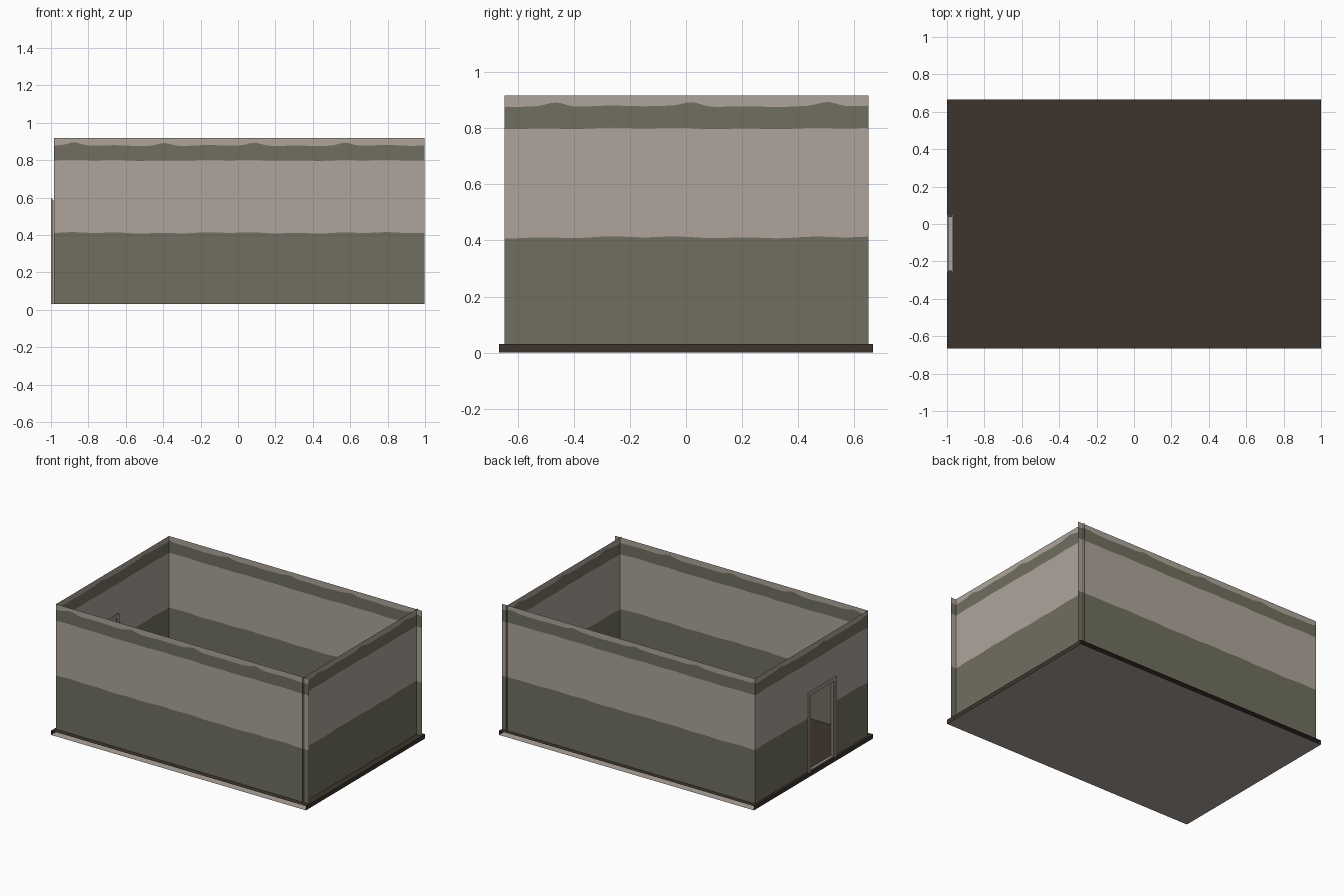
import bpy, math

if "Cube" in bpy.data.objects:
    bpy.data.objects.remove(bpy.data.objects["Cube"])


def material(name, hex_code):
    def lin(c):
        c /= 255
        return c / 12.92 if c <= 0.04045 else ((c + 0.055) / 1.055) ** 2.4
    m = bpy.data.materials.new(name)
    m.diffuse_color = [lin(int(hex_code[i:i + 2], 16)) for i in (0, 2, 4)] + [1]
    m.use_nodes = True
    m.node_tree.nodes["Principled BSDF"].inputs["Base Color"].default_value = m.diffuse_color
    return m


plaster = material("pale plaster", "aea49b")
olive = material("olive paint", "716f60")
brown = material("dark brown floor", "3d352d")

FLOOR, TOP = 0.03, 0.917
DOOR = (-0.262, 0.05, 0.595)  # y range and top of the doorway


def make(name, verts, faces, mats, ids):
    me = bpy.data.meshes.new(name)
    me.from_pydata(verts, [], faces)
    for m in mats:
        me.materials.append(m)
    for p, i in zip(me.polygons, ids):
        p.material_index = i
    ob = bpy.data.objects.new(name, me)
    bpy.context.collection.objects.link(ob)
    return ob


def wall(name, start, end, point, phase, door=None):
    """Thin sheet wall with painted bands whose edges waver along its length."""
    n = 64
    cols = [start + (end - start) * i / n for i in range(n + 1)]
    if door:
        cols = sorted(cols + [door[0], door[1]])
    verts, faces, ids = [], [], []
    for a, b in zip(cols, cols[1:]):
        in_door = door and door[0] - 1e-6 < (a + b) / 2 < door[1] + 1e-6
        low = door[2] if in_door else FLOOR

        def levels(t):
            w = math.sin(9 * t + phase) * math.sin(17 * t + 2 * phase)
            peak = max(0, math.sin(13 * t + phase)) ** 6
            zs = (FLOOR, 0.411 + 0.004 * w, 0.799 + 0.003 * w,
                  0.878 + 0.003 * w + 0.014 * peak, TOP)
            return [max(z, low) for z in zs]
        za, zb = levels(a), levels(b)
        for k in range(4):
            if za[k + 1] - za[k] < 1e-5:
                continue
            i = len(verts)
            verts += [point(a, za[k]), point(b, zb[k]),
                      point(b, zb[k + 1]), point(a, za[k + 1])]
            faces.append((i, i + 1, i + 2, i + 3))
            ids.append(1 - k % 2)
    make(name, verts, faces, [plaster, olive], ids)


def box(name, lo, hi, mat):
    v = [(x, y, z) for x in (lo[0], hi[0]) for y in (lo[1], hi[1]) for z in (lo[2], hi[2])]
    f = [(0, 1, 3, 2), (4, 6, 7, 5), (0, 4, 5, 1), (2, 3, 7, 6), (0, 2, 6, 4), (1, 5, 7, 3)]
    make(name, v, f, [mat], [0] * 6)


# floor slab: open along the front and back edges, pale underside
D = 2 / 3
v = [(x, y, z) for x in (-1, 1) for y in (-D, D) for z in (0, FLOOR)]
make("floor_slab", v, [(0, 2, 6, 4), (1, 5, 7, 3), (0, 1, 3, 2), (4, 6, 7, 5)],
     [brown, plaster], [1, 0, 0, 0])

# walls; at the right-hand corners the sheets cross and run past each other
FRONT, BACK, LEFT, RIGHT = -0.63, 0.634, -0.985, 0.957
wall("front_wall", LEFT, 0.997, lambda t, z: (t, FRONT, z), 0.4)
wall("back_wall", 0.997, LEFT, lambda t, z: (t, BACK, z), 2.1)
wall("right_wall", -0.647, 0.651, lambda t, z: (RIGHT, t, z), 1.3)
wall("left_wall", FRONT, BACK, lambda t, z: (LEFT, t, z), 3.2,
     (DOOR[0] + 0.01, DOOR[1] - 0.01, DOOR[2] - 0.01))


# door frame: trim on both sides of the wall with a recessed lining between
def frame(prefix, x0, x1, inset, width):
    y0, y1, z1 = DOOR[0] + inset, DOOR[1] - inset, DOOR[2] - inset
    box(prefix + "_near_jamb", (x0, y0, FLOOR), (x1, y0 + width, z1), plaster)
    box(prefix + "_far_jamb", (x0, y1 - width, FLOOR), (x1, y1, z1), plaster)
    box(prefix + "_head", (x0, y0 + width, z1 - width), (x1, y1 - width, z1), plaster)


frame("outer_door_trim", -1.0, -0.991, 0, 0.022)
frame("inner_door_trim", -0.974, -0.965, 0, 0.022)
frame("door_lining", -0.991, -0.974, 0.01, 0.02)
box("door_sill", (-0.991, DOOR[0] + 0.03, FLOOR), (-0.974, DOOR[1] - 0.03, FLOOR + 0.008), plaster)
